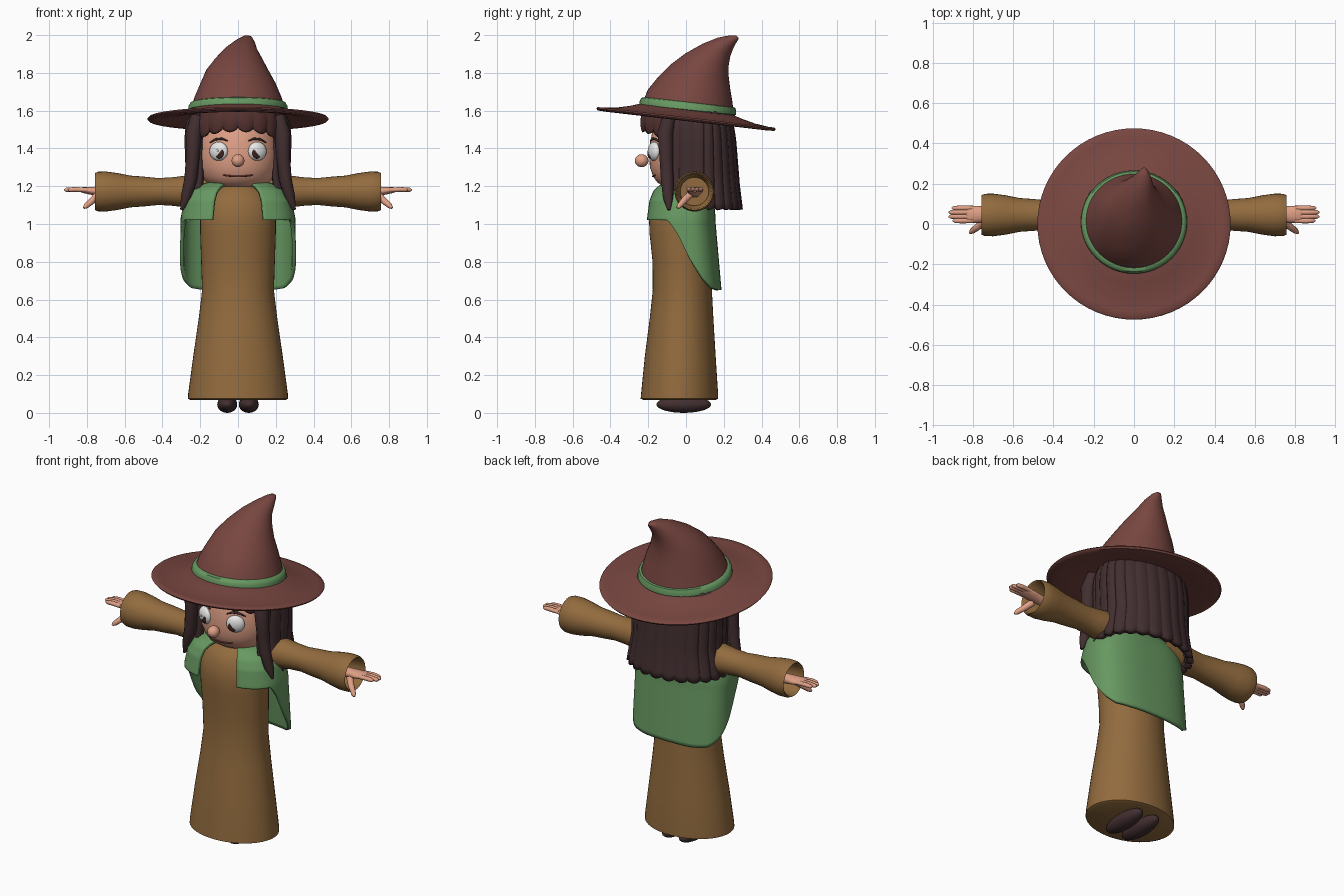
import bpy, bmesh, math
from mathutils import Vector, Matrix

if "Cube" in bpy.data.objects:
    bpy.data.objects.remove(bpy.data.objects["Cube"])


def material(name, r, g, b):
    m = bpy.data.materials.new(name)
    lin = [((c / 255 + 0.055) / 1.055) ** 2.4 for c in (r, g, b)]
    m.diffuse_color = (*lin, 1)
    m.use_nodes = True
    m.node_tree.nodes["Principled BSDF"].inputs["Base Color"].default_value = m.diffuse_color
    return m


BROWN = material("tan_cloth", 146, 107, 62)
HAT = material("russet_felt", 120, 70, 64)
GREEN = material("green_cloth", 103, 152, 97)
HAIR = material("dark_hair", 66, 46, 48)
FRINGE = material("fringe_brown", 84, 50, 47)
SKIN = material("skin", 224, 160, 134)
WHITE = material("eye_white", 240, 240, 240)
IRIS = material("iris_brown", 58, 36, 32)
LIP = material("lip_line", 120, 60, 52)


def finish(name, bm, mat, thickness=0):
    bmesh.ops.recalc_face_normals(bm, faces=bm.faces)
    me = bpy.data.meshes.new(name)
    bm.to_mesh(me)
    bm.free()
    me.materials.append(mat)
    ob = bpy.data.objects.new(name, me)
    bpy.context.collection.objects.link(ob)
    bpy.ops.object.select_all(action='DESELECT')
    ob.select_set(True)
    bpy.context.view_layer.objects.active = ob
    bpy.ops.object.shade_smooth_by_angle(angle=math.radians(50))
    if thickness:
        mod = ob.modifiers.new("thickness", 'SOLIDIFY')
        mod.thickness, mod.offset = thickness, 0
    return ob


def loft(name, rings, mat, n=40, cap=True):
    """Skin elliptical rings, each (centre, half axis a, half axis b)."""
    bm = bmesh.new()
    loops = []
    for c, a, b in rings:
        c, a, b = Vector(c), Vector(a), Vector(b)
        loops.append([bm.verts.new(c + a * math.cos(t) + b * math.sin(t))
                      for t in (math.tau * i / n for i in range(n))])
    for p, q in zip(loops, loops[1:]):
        for i in range(n):
            bm.faces.new((p[i], p[(i + 1) % n], q[(i + 1) % n], q[i]))
    if cap:
        bm.faces.new(loops[0])
        bm.faces.new(loops[-1])
    return finish(name, bm, mat)


def tube(name, pts, radii, mat, n=10):
    """Round tube along a path with a radius per point."""
    pts = [Vector(p) for p in pts]
    rings = []
    for i, p in enumerate(pts):
        d = (pts[min(i + 1, len(pts) - 1)] - pts[max(i - 1, 0)]).normalized()
        a = d.cross(Vector((0, 1, 0.1))).normalized()
        rings.append((p, a * radii[i], d.cross(a) * radii[i]))
    return loft(name, rings, mat, n)


def ball(name, c, radii, mat, turn=0):
    bm = bmesh.new()
    m = Matrix.Translation(c) @ Matrix.Rotation(turn, 4, 'Z') @ Matrix.Diagonal((*radii, 1))
    bmesh.ops.create_uvsphere(bm, u_segments=24, v_segments=14, radius=1, matrix=m)
    return finish(name, bm, mat)


def sheet(name, f, nu, nv, mat, thickness):
    """Thickened surface f(u, v) with u and v from 0 to 1."""
    bm = bmesh.new()
    g = [[bm.verts.new(f(i / nu, j / nv)) for j in range(nv + 1)] for i in range(nu + 1)]
    for i in range(nu):
        for j in range(nv):
            bm.faces.new((g[i][j], g[i + 1][j], g[i + 1][j + 1], g[i][j + 1]))
    return finish(name, bm, mat, thickness)


def interp(table, x):
    if x <= table[0][0]:
        return table[0][1]
    for (a, fa), (b, fb) in zip(table, table[1:]):
        if x <= b:
            return fa + (fb - fa) * (x - a) / (b - a)
    return table[-1][1]


def tilted(yf, zf, yb, zb, rx, cx=0):
    """Ring through a front point and a back point."""
    return ((cx, (yf + yb) / 2, (zf + zb) / 2), (rx, 0, 0), (0, (yb - yf) / 2, (zb - zf) / 2))


# Dress
loft("dress", [tilted(yf, z, yb, z, rx) for z, rx, yf, yb in (
    (.068, .25, -.225, .155), (.075, .265, -.24, .17), (.1, .264, -.238, .17),
    (.3, .237, -.218, .157), (.5, .208, -.192, .145), (.65, .19, -.176, .137),
    (.8, .195, -.177, .132), (.95, .2, -.193, .13), (1.03, .2, -.196, .13),
    (1.12, .19, -.182, .12), (1.18, .14, -.145, .1), (1.22, .08, -.08, .07))], BROWN, 48)

# Cape with shoulder lapels: the hem climbs from the back to the front
HEM = ((-.095, 1.02), (-.06, .97), (-.03, .92), (.02, .8), (.07, .71), (.11, .66), (.14, .65))
SHOULDER = ((.65, 1), (1.03, .98), (1.12, .92), (1.17, .82), (1.2, .66), (1.22, .4))


def cape(u, v):
    t = math.radians(-160 + 320 * u)
    s, c = math.sin(t), math.cos(t)
    x = .3 * math.copysign(abs(s) ** .75, s)
    y = (.15 if c > 0 else .21) * math.copysign(abs(c) ** .75, c)
    z = 1.22 + (interp(HEM, y) - 1.22) * v
    k = interp(SHOULDER, z)
    flare = max(0, 1 - z) * .08 * max(0, c) ** .3
    return (x * k, y * k + flare, z)


sheet("cape", cape, 80, 26, GREEN, .02)

# Sleeves, hands and shoes
SLEEVE = ((.12, .085), (.25, .088), (.34, .076), (.42, .071), (.5, .079), (.57, .084),
          (.64, .098), (.7, .106), (.74, .105), (.758, .098), (.75, .09), (.62, .075))
for side, s in (("left", -1), ("right", 1)):
    loft(side + "_sleeve", [((s * x, .045, 1.172), (0, r, 0), (0, 0, r))
                            for x, r in SLEEVE], BROWN, 32)
    loft(side + "_palm", [((s * x, .048, z), (0, a, 0), (0, 0, b)) for x, z, a, b in (
        (.6, 1.17, .03, .03), (.72, 1.17, .032, .028), (.77, 1.175, .042, .022),
        (.82, 1.18, .042, .016), (.835, 1.18, .035, .01))], SKIN, 20)
    for i in range(4):
        y = .016 + i * .021
        tip = (.9, .92, .92, .905)[i]
        tube(side + "_finger", [(s * .8, y, 1.18), (s * .86, y, 1.183),
                                (s * (tip - .01), y, 1.181), (s * tip, y, 1.18)],
             (.012, .013, .011, .004), SKIN)
    tube(side + "_thumb", [(s * .74, .02, 1.155), (s * .77, -.01, 1.125),
                           (s * .805, -.036, 1.095), (s * .815, -.045, 1.085)],
         (.02, .018, .014, .006), SKIN)
    ball(side + "_shoe", (s * .057, -.012, .045), (.053, .145, .045), HAIR)

# Head
HEAD = ((1.185, .3), (1.198, .6), (1.22, .78), (1.25, .89), (1.3, .98), (1.36, 1),
        (1.44, .97), (1.53, .86), (1.6, .6))
loft("head", [((0, 0, z), (.213 * k, 0, 0), (0, .195 * k, 0)) for z, k in HEAD], SKIN, 48)


def face(x, z, out=0):
    k = interp(HEAD, z)
    return Vector((x, -.195 * k * math.sqrt(max(0, 1 - (x / (.213 * k)) ** 2)) - out, z))


# Facial features
ball("nose", (0, -.235, 1.335), (.034, .036, .034), SKIN)
for side, s in (("left", -1), ("right", 1)):
    turn = s * math.radians(24)
    out = Vector((math.sin(turn), -math.cos(turn), 0))
    eye = face(s * .102, 1.385)
    ball(side + "_eye", eye, (.052, .028, .05), WHITE, turn)
    pupil = eye + out * .0245 + Vector((-s * .013, 0, -.01))
    ball(side + "_iris", pupil, (.027, .007, .03), IRIS, turn)
    ball(side + "_glint", pupil + out * .006 + Vector((-.009, 0, .013)),
         (.007, .003, .008), WHITE, turn)
    tube(side + "_brow", [face(s * x, z, .006) for x, z in (
        (.055, 1.44), (.085, 1.452), (.12, 1.448), (.15, 1.43))], (.003, .006, .006, .003), HAIR)
tube("mouth", [face(x, 1.252 + 1.1 * x * x, .001) for x in
               (-.08, -.06, -.04, -.02, 0, .02, .04, .06, .08)],
     (.003,) + (.0045,) * 7 + (.003,), LIP)


# Hair curtain with vertical locks
def hair(u, v):
    t = math.radians(-132 + 264 * u)
    z = 1.59 - .5 * v
    lock = abs(math.sin(u * 17 * math.pi))
    z -= .015 * lock * v ** 4
    r = 1 + .035 * (lock - .5)
    rx = interp(((1.08, .285), (1.25, .255), (1.45, .262), (1.53, .255), (1.6, .22)), z)
    ry = interp(((1.08, .2), (1.2, .185), (1.45, .165), (1.6, .14)), z)
    c = math.cos(t)
    return (rx * math.sin(t) * r, .08 + (ry if c > 0 else .25) * c * r, z)


sheet("hair_back", hair, 136, 16, HAIR, .035)
for side, s in (("left", -1), ("right", 1)):
    tube(side + "_front_lock", [(s * .215, -.09, 1.57), (s * .235, -.11, 1.48),
                                (s * .24, -.105, 1.35), (s * .25, -.1, 1.24),
                                (s * .275, -.095, 1.14), (s * .298, -.09, 1.075)],
         (.035, .042, .036, .034, .028, .008), HAIR, 14)


# Fringe under the brim
def fringe(u, v):
    t = math.radians(-62 + 124 * u)
    lock = abs(math.sin(u * 6 * math.pi))
    z = 1.62 - (.105 + .025 * lock + .04 * abs(2 * u - 1) ** 2) * v
    r = 1 + .03 * lock
    bulge = .2 + .025 * math.sin(v * 2.4)
    return (bulge * math.sin(t) * r, -bulge * math.cos(t) * r, z)


sheet("fringe", fringe, 60, 10, FRINGE, .025)

# Hat: tilted brim, bent cone and ribbon
loft("hat_brim", [((0, 0, 1.557 + dz), (r, 0, 0), (0, r * .99, -.115 * r)) for r, dz in (
    (.15, .055), (.25, .05), (.3, .034), (.37, .017), (.44, .008), (.472, .008), (.48, 0),
    (.472, -.01), (.43, -.012), (.35, -.004), (.25, .02), (.15, .03))], HAT, 64)
loft("hat_cone", [tilted(*p) for p in (
    (-.238, 1.62, .255, 1.57, .255), (-.203, 1.71, .245, 1.65, .227),
    (-.15, 1.775, .235, 1.71, .2), (-.08, 1.845, .226, 1.78, .165, -.004),
    (0, 1.905, .226, 1.84, .125, .004), (.09, 1.955, .235, 1.89, .086, .015),
    (.17, 1.987, .25, 1.93, .055, .035), (.235, 1.999, .268, 1.963, .03, .047),
    (.268, 1.997, .28, 1.982, .012, .05))], HAT, 48)
loft("hat_ribbon", [tilted(*p) for p in (
    (-.23, 1.63, .25, 1.572, .25), (-.247, 1.632, .266, 1.578, .264),
    (-.246, 1.65, .266, 1.598, .262), (-.236, 1.668, .26, 1.616, .252),
    (-.215, 1.672, .245, 1.62, .235))], GREEN, 48)
